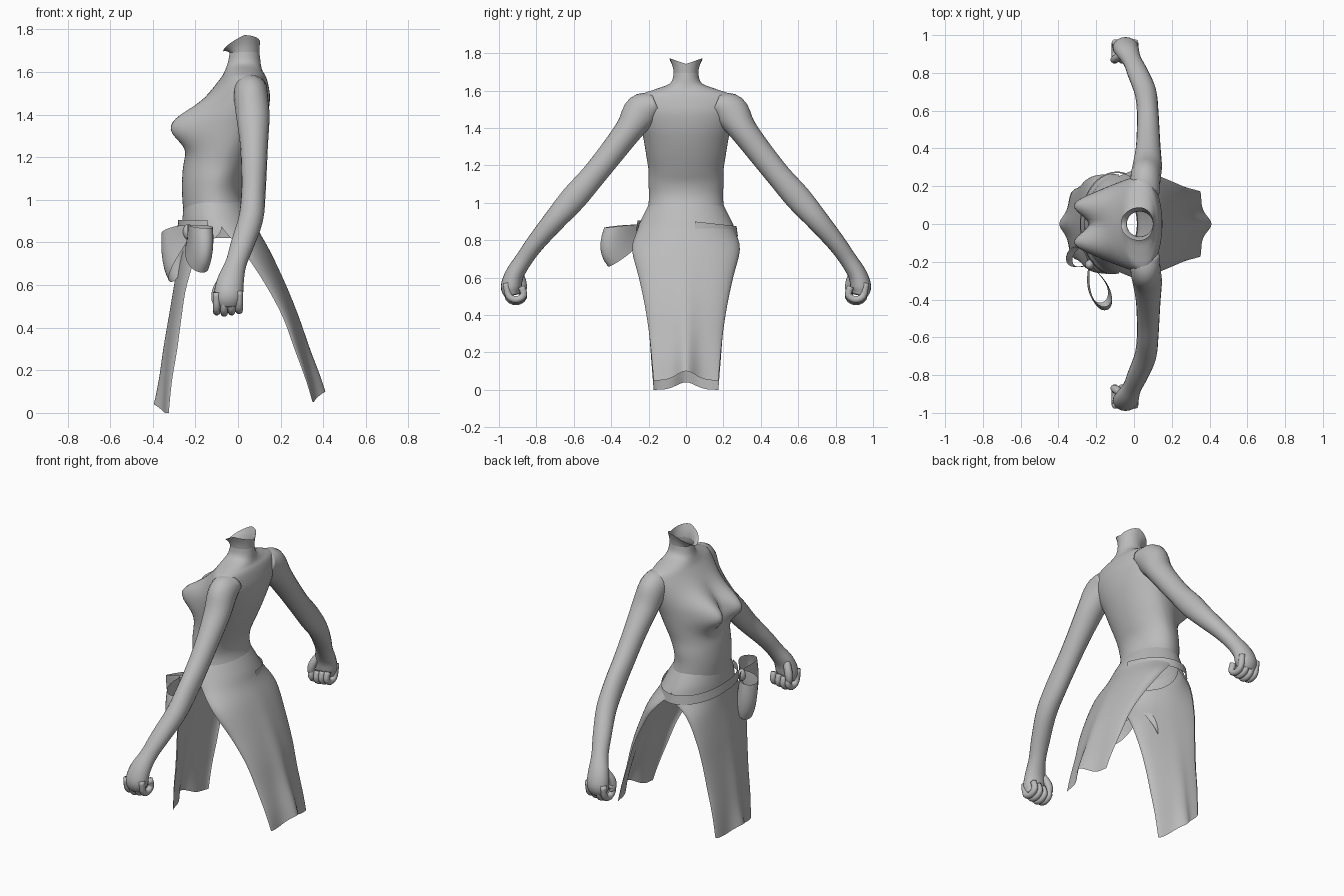
import bpy, bmesh, math
from mathutils import Vector

if "Cube" in bpy.data.objects:
    bpy.data.objects.remove(bpy.data.objects["Cube"])

mat = bpy.data.materials.new("plain grey")
mat.diffuse_color = (0.5, 0.5, 0.5, 1)
mat.use_nodes = True
mat.node_tree.nodes["Principled BSDF"].inputs["Base Color"].default_value = mat.diffuse_color


def grid(name, rows, closed=False, caps=False, mirror=False):
    """Skin a list of equal-length point rows."""
    bm = bmesh.new()
    vs = [[bm.verts.new(p) for p in r] for r in rows]
    n = len(rows[0])
    for a, b in zip(vs, vs[1:]):
        for j in range(n if closed else n - 1):
            k = (j + 1) % n
            bm.faces.new((a[j], a[k], b[k], b[j]))
    if caps:
        bm.faces.new(vs[0])
        bm.faces.new(vs[-1])
    bmesh.ops.recalc_face_normals(bm, faces=bm.faces[:])
    me = bpy.data.meshes.new(name)
    bm.to_mesh(me)
    bm.free()
    for p in me.polygons:
        p.use_smooth = True
    me.materials.append(mat)
    ob = bpy.data.objects.new(name, me)
    bpy.context.collection.objects.link(ob)
    if mirror:
        m = ob.modifiers.new("mirror", 'MIRROR')
        m.use_axis = (False, True, False)
        m.use_mirror_merge = False
        m.use_clip = False
    return ob


def spline(rows, k=4):
    """Catmull-Rom refinement of rows of numbers."""
    out = []
    for i in range(len(rows) - 1):
        p0, p1, p2, p3 = (rows[min(max(i + d, 0), len(rows) - 1)] for d in (-1, 0, 1, 2))
        for s in range(k):
            t = s / k
            out.append([0.5 * (2 * b + (c - a) * t + (2 * a - 5 * b + 4 * c - d) * t * t
                               + (3 * b - a - 3 * c + d) * t ** 3)
                        for a, b, c, d in zip(p0, p1, p2, p3)])
    return out + [list(rows[-1])]


def tube(name, rows, n=16, k=4):
    """Tube through (x, y, z, radius along x, radius across), mirrored in y."""
    rows = spline(rows, k)
    pts = [Vector(r[:3]) for r in rows]
    rings = []
    for i, r in enumerate(rows):
        t = (pts[min(i + 1, len(pts) - 1)] - pts[max(i - 1, 0)]).normalized()
        side = t.cross(Vector((1, 0, 0))).normalized()
        fwd = side.cross(t)
        rings.append([pts[i] + fwd * (r[3] * math.cos(a)) + side * (r[4] * math.sin(a))
                      for a in (2 * math.pi * j / n for j in range(n))])
    return grid(name, rings, True, True, True)


def ring(z, xf, xb, cx, hy, n=64):
    """Oval made of a front half and a back half."""
    pts = []
    for j in range(n):
        a = 2 * math.pi * j / n
        c = math.cos(a)
        pts.append(Vector((cx + c * (xb - cx if c > 0 else cx - xf), hy * math.sin(a), z)))
    return pts


# bodice and neck: z, front x, back x, middle x, half width
torso = [(.95, -.25, .045, -.1, .205), (1.03, -.262, .02, -.11, .198), (1.1, -.262, .025, -.1, .2),
         (1.17, -.255, .055, -.08, .2), (1.25, -.235, .09, -.05, .212), (1.33, -.215, .12, -.02, .225),
         (1.4, -.2, .14, .01, .24), (1.48, -.15, .15, .04, .255), (1.54, -.105, .142, .05, .255),
         (1.58, -.075, .13, .05, .235), (1.605, -.062, .115, .045, .17), (1.63, -.052, .108, .035, .1),
         (1.655, -.045, .105, .03, .074), (1.695, -.038, .1, .03, .066)]
rings = []
for row in spline(torso, 4):
    pts = ring(*row)
    for p in pts:
        if p.x < row[3]:
            up = .1 if p.z > 1.34 else .085
            p.x -= .125 * math.exp(-((abs(p.y) - .105) / .075) ** 2 - ((p.z - 1.34) / up) ** 2)
        if row[0] < 1.05:                       # hem dips at the front
            p.z -= max(0, -p.x - .1) * .4 * (1.05 - row[0]) / .1
    rings.append(pts)
grid("bodice", rings, True)

# flared open collar
rings = []
for t in (0, .33, .66, 1):
    pts = ring(1.692, -.04 - .03 * t, .1 + .003 * t, .03, .066 + .022 * t * t)
    for p in pts:
        p.z += t * (.05 + .45 * min(p.x - .03, 0) + .35 * abs(p.y))
    rings.append(pts)
grid("collar", rings, True)

# arms: x, y, z, radius along x, radius across
tube("arm", [(.06, .16, 1.53, .075, .06), (.06, .235, 1.49, .08, .095), (.07, .305, 1.39, .078, .075),
             (.075, .4, 1.265, .066, .068), (.075, .5, 1.14, .06, .066), (.072, .6, 1.025, .057, .07),
             (.06, .7, .91, .058, .06), (.02, .8, .79, .055, .05), (-.01, .865, .7, .05, .046),
             (-.035, .915, .62, .063, .05), (-.045, .935, .55, .068, .055),
             (-.045, .93, .505, .055, .04)], 20)

# curled fingers and thumb
for i in range(4):
    x = -.1 + .035 * i
    curl = [(.96, .56), (.948, .49), (.905, .47), (.868, .495), (.88, .54)]
    tube("finger", [(x, y, z + .006 * abs(i - 1), .018, .019) for y, z in curl], 10, 3)
tube("thumb", [(-.07, .895, .63, .02, .02), (-.095, .875, .58, .024, .022),
               (-.105, .87, .53, .02, .018), (-.095, .885, .505, .01, .01)], 10, 3)


# skirt panels: z, side edge x, middle x, half width
def panel(name, rows, ridge, lift):
    rows = spline(rows, 4)
    top, low = rows[0][0], rows[-1][0]
    out = []
    for z, xe, xm, hy in rows:
        t = (top - z) / (top - low)
        t2 = t ** 3
        line = []
        for j in range(41):
            a = math.pi * (j / 40 - .5)
            y = hy * math.sin(a)
            fold = ridge * math.exp(-(y / .055) ** 2) + (1 - ridge) * math.cos(a)
            prof = (1 - t2) * math.cos(a) + t2 * fold
            line.append((xe + (xm - xe) * prof, y, z + lift * t ** 6 * math.exp(-(y / .07) ** 2)))
        out.append(line)
    grid(name, out)


panel("skirt_back", [(1.02, -.11, .015, .183), (.92, -.1, .07, .235), (.85, -.06, .1, .262),
                     (.75, .03, .155, .288), (.6, .13, .225, .252), (.45, .21, .285, .22),
                     (.3, .265, .335, .197), (.15, .32, .385, .182), (.05, .35, .41, .173)], .85, .05)
panel("skirt_front", [(1.02, -.11, -.25, .183), (.92, -.1, -.26, .235), (.85, -.08, -.265, .262),
                      (.75, -.185, -.275, .26), (.6, -.24, -.3, .24), (.45, -.265, -.325, .215),
                      (.3, -.285, -.35, .197), (.15, -.31, -.37, .185), (0, -.325, -.395, .173)], .6, .04)

# sash round the hip, from the back over the +y side to the knot
rows = []
for v in (0, .5, 1):
    line = []
    for j in range(49):
        a = math.radians(80 - 300 * j / 48)     # 90 = back, 0 = +y side, -90 = front
        f = max(0, math.cos(a))
        s = math.sin(a)
        rx = .175 if s > 0 else .185
        g = 1.03 + .03 * v
        line.append((-.09 + rx * g * s, .262 * g * math.cos(a), .905 - .03 * f - .055 * v))
    rows.append(line[:40])
grid("sash", rows)


# bow: two open ribbon loops and a knot
def bow_loop(name, d, n, w, gap, width):
    k, d, n, w = Vector((-.235, -.215, .85)), Vector(d), Vector(n).normalized(), Vector(w).normalized()
    rows = []
    for v in range(7):
        s = v / 6 - .5
        line = []
        for j in range(33):
            a = 2 * math.pi * j / 32
            along = (1 - math.cos(a)) / 2
            wide = .05 + (width - .05) * along ** .7
            line.append(k + d * (along * (1 - .5 * s * s)) + n * (gap * math.sin(a) * math.sin(a / 2))
                        + w * (wide * s))
        rows.append(line)
    grid(name, rows)


bow_loop("bow_loop_side", (.09, -.24, -.1), (1, .35, 0), (.1, -.1, 1), .065, .21)
bow_loop("bow_loop_front", (-.11, .07, -.14), (.6, 1, 0), (-.15, 0, 1), .07, .23)
bpy.ops.mesh.primitive_uv_sphere_add(segments=16, ring_count=10, radius=.03, location=(-.235, -.215, .85))
knot = bpy.context.object
knot.name = "bow_knot"
knot.scale = (.8, .9, 1.2)
knot.data.materials.append(mat)
bpy.ops.object.shade_smooth()
